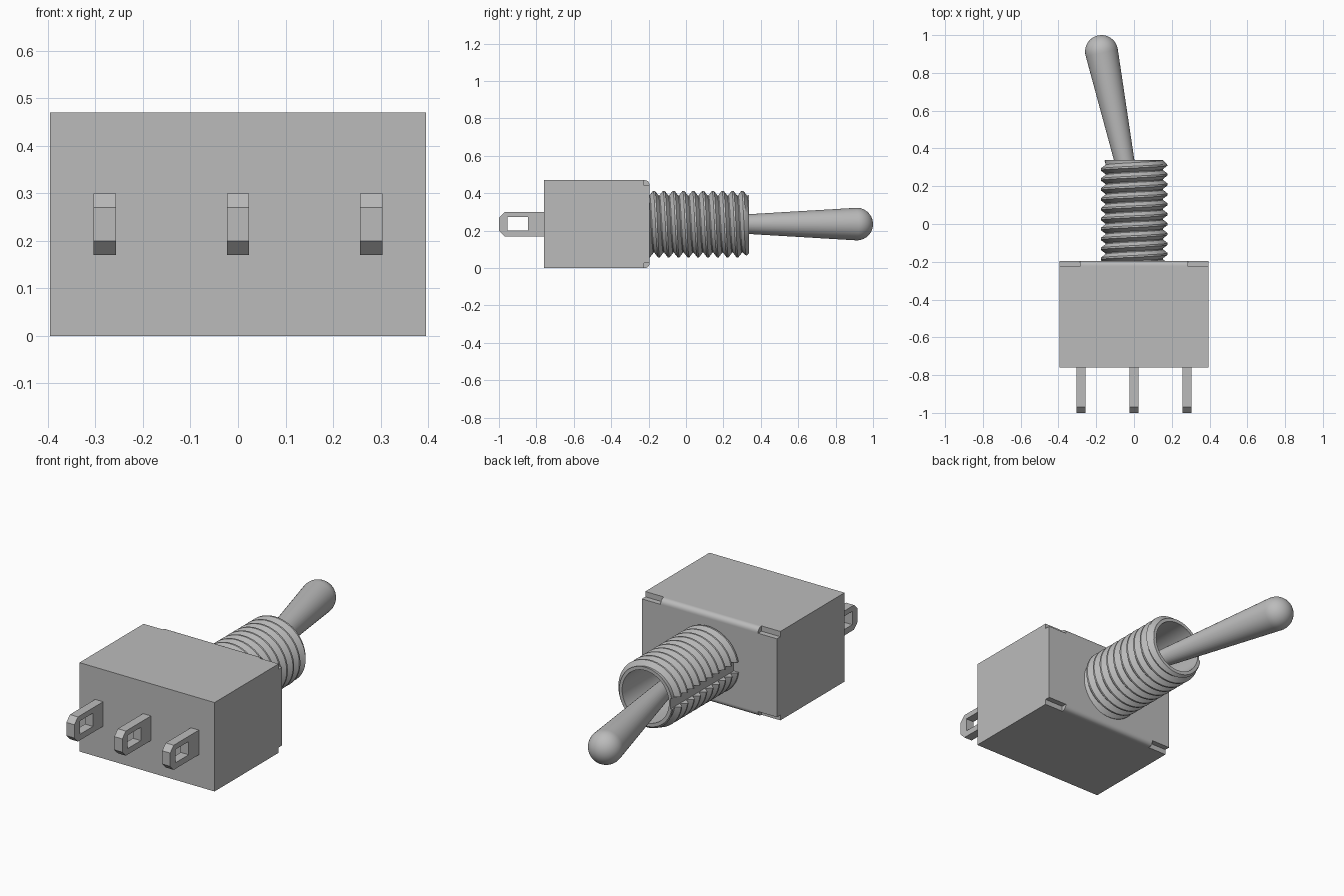
import bpy, bmesh
from math import sin, cos, pi, atan2, hypot
from mathutils import Matrix, Vector

cube = bpy.data.objects.get("Cube")
if cube:
    bpy.data.objects.remove(cube, do_unlink=True)

grey = bpy.data.materials.new("switch grey")
grey.use_nodes = True
colour = (0.5, 0.5, 0.5, 1)
grey.diffuse_color = colour
grey.node_tree.nodes["Principled BSDF"].inputs["Base Color"].default_value = colour

MID = 0.235   # height of the bushing axis


def finish(name, bm, smooth=None):
    bmesh.ops.remove_doubles(bm, verts=bm.verts, dist=1e-5)
    bmesh.ops.recalc_face_normals(bm, faces=bm.faces)
    mesh = bpy.data.meshes.new(name)
    bm.to_mesh(mesh)
    bm.free()
    mesh.materials.append(grey)
    ob = bpy.data.objects.new(name, mesh)
    bpy.context.collection.objects.link(ob)
    if smooth:
        activate(ob)
        bpy.ops.object.shade_smooth_by_angle(angle=smooth)
    return ob


def activate(ob):
    bpy.ops.object.select_all(action='DESELECT')
    ob.select_set(True)
    bpy.context.view_layer.objects.active = ob


def block(name, lo, hi):
    bm = bmesh.new()
    bmesh.ops.create_cube(bm, size=1)
    lo, hi = Vector(lo), Vector(hi)
    for v in bm.verts:
        v.co = (lo + hi) / 2 + v.co * (hi - lo)
    return finish(name, bm)


def extrude_x(name, profile, x0, x1, smooth=None):
    """Extrude a (y, z) outline along x."""
    bm = bmesh.new()
    face = bm.faces.new([bm.verts.new((x0, y, z)) for y, z in profile])
    out = bmesh.ops.extrude_face_region(bm, geom=[face])
    moved = [g for g in out["geom"] if isinstance(g, bmesh.types.BMVert)]
    bmesh.ops.translate(bm, verts=moved, vec=(x1 - x0, 0, 0))
    return finish(name, bm, smooth)


def carve(ob, cutter):
    mod = ob.modifiers.new("cut", 'BOOLEAN')
    mod.operation = 'DIFFERENCE'
    mod.solver = 'EXACT'
    mod.object = cutter
    activate(ob)
    bpy.ops.object.modifier_apply(modifier=mod.name)
    bpy.data.objects.remove(cutter, do_unlink=True)


def skin(columns):
    """Join neighbouring columns of points, collapsing repeated points."""
    bm = bmesh.new()
    cols = [[bm.verts.new(p) for p in c] for c in columns]
    for a, b in zip(cols, cols[1:]):
        for i in range(len(a) - 1):
            bm.faces.new((a[i], b[i], b[i + 1], a[i + 1]))
    bmesh.ops.remove_doubles(bm, verts=bm.verts, dist=1e-5)
    bmesh.ops.dissolve_degenerate(bm, edges=bm.edges, dist=1e-6)
    return bm


def around(r, y, t):
    return (r * sin(t), y, MID + r * cos(t))


# Housing with rounded back edges and a notch at each back corner
BACK, TOP, R = -0.195, 0.47, 0.025
arc = [(BACK - R + R * cos(i * pi / 12), R * sin(i * pi / 12)) for i in range(7)]
outline = [(-0.76, 0)]
outline += [(y, R - s) for y, s in reversed(arc)]
outline += [(y, TOP - R + s) for y, s in arc]
outline += [(-0.76, TOP)]
housing = extrude_x("housing", outline, -0.395, 0.395, 0.5)
for side in (-1, 1):
    for z0, z1 in ((-0.1, 0.028), (TOP - 0.028, TOP + 0.1)):
        xs = sorted((side * 0.285, side * 0.5))
        carve(housing, block("notch cutter", (xs[0], -0.224, z0), (xs[1], 0, z1)))

# Three terminals with chamfered ends and an eyelet
tag = [(-0.70, 0.17), (-0.97, 0.17), (-1, 0.20), (-1, 0.27), (-0.97, 0.30), (-0.70, 0.30)]
for label, x in (("right", -0.28), ("middle", 0), ("left", 0.28)):
    terminal = extrude_x(label + "_terminal", tag, x - 0.0235, x + 0.0235)
    carve(terminal, block("eyelet cutter", (x - 0.1, -0.955, 0.202), (x + 0.1, -0.845, 0.272)))

# Hollow bushing with a helical thread
START, END, PITCH, ROOT, CREST, BORE = -0.2, 0.338, 0.0525, 0.153, 0.178, 0.137
knots = [(0, ROOT), (0.1, ROOT), (0.46, CREST), (0.64, CREST), (1, ROOT)]


def thread_radius(phase):
    phase %= 1
    for (p0, r0), (p1, r1) in zip(knots, knots[1:]):
        if phase <= p1:
            return r0 + (r1 - r0) * (phase - p0) / (p1 - p0)


SEG = 64
columns = []
for s in range(SEG + 1):
    t = 2 * pi * s / SEG
    col = [around(0, START, t)]
    for k in range(-2, 13):
        for p, r in knots[:-1]:
            y = START + PITCH * (k + p + s / SEG)
            yc = min(max(y, START), END)
            if yc != y:
                r = thread_radius((yc - START) / PITCH - s / SEG)
            r = min(r, 0.155 + 0.9 * (END - yc))
            col.append(around(r, yc, t))
    col += [around(BORE, END, t), around(BORE, -0.05, t), around(0, -0.05, t)]
    columns.append(col)
bushing = finish("threaded_bushing", skin(columns), 0.5)
# Keyway along the right side of the thread
carve(bushing, block("keyway cutter", (-0.3, -0.19, 0.208), (-0.146, 0.5, 0.264)))

# Tilted lever: taper blending into a ball tip
pivot, tip, BALL = Vector((0.03, -0.05)), Vector((-0.172, 0.913)), 0.087
length = hypot(*(tip - pivot))
profile = [(0, 0), (0.03, 0)]
profile += [(BALL * cos(a), length + BALL * sin(a))
            for a in [(-0.08 + i * (pi / 2 + 0.08) / 10) for i in range(10)]]
profile += [(0, length + BALL)]
lever = skin([[(r * sin(t), y, r * cos(t)) for r, y in profile]
              for t in [2 * pi * s / 40 for s in range(41)]])
turn = atan2(pivot.x - tip.x, tip.y - pivot.y)
lever.transform(Matrix.Translation((pivot.x, pivot.y, MID)) @ Matrix.Rotation(turn, 4, 'Z'))
finish("lever", lever, 0.6)
